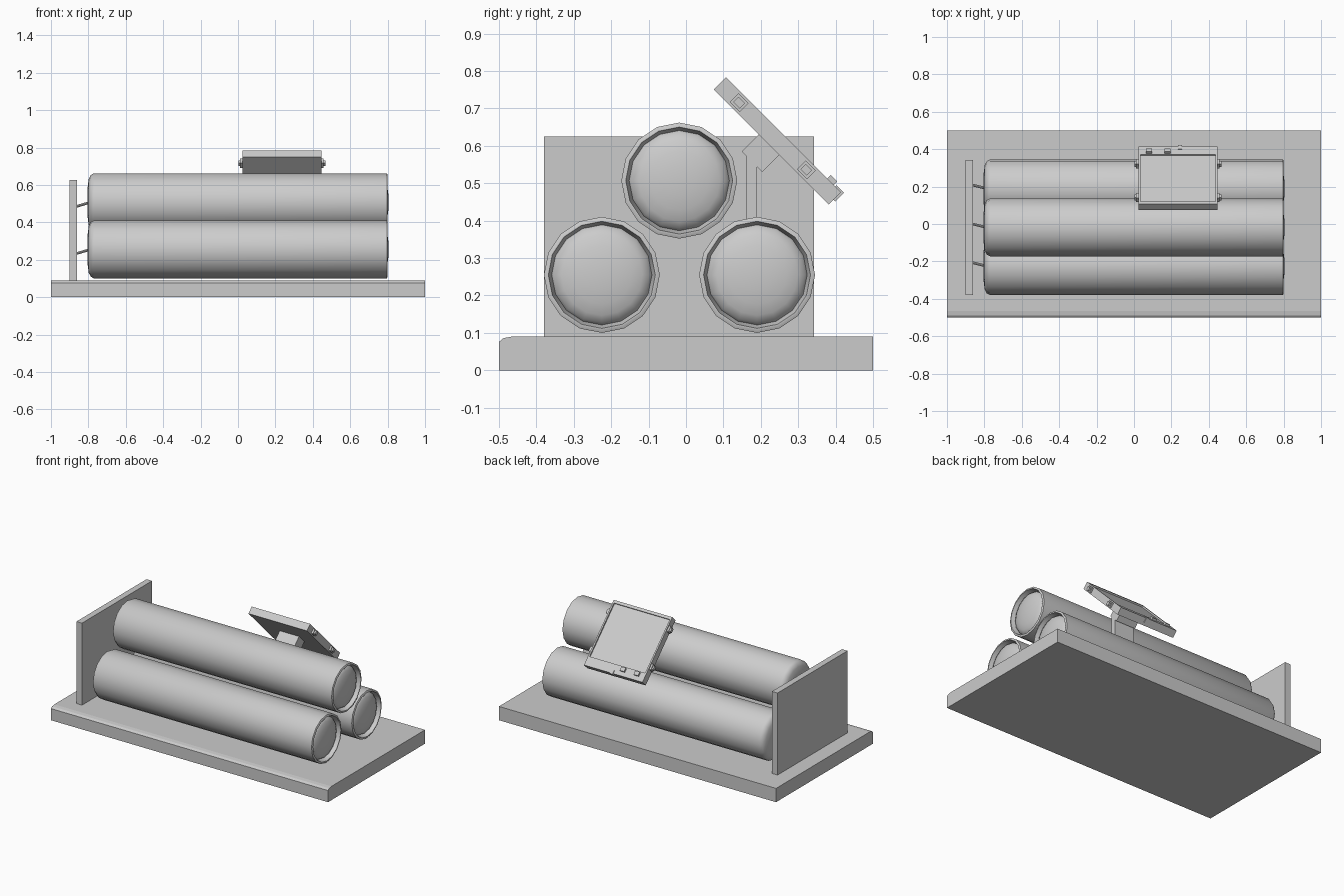
import bpy, bmesh
from math import pi, cos, sin, radians
from mathutils import Matrix, Vector

if "Cube" in bpy.data.objects:
    bpy.data.objects.remove(bpy.data.objects["Cube"])


def finish(name, bm, smooth=False):
    bmesh.ops.recalc_face_normals(bm, faces=bm.faces[:])
    me = bpy.data.meshes.new(name)
    bm.to_mesh(me)
    bm.free()
    ob = bpy.data.objects.new(name, me)
    bpy.context.collection.objects.link(ob)
    if smooth:
        bpy.ops.object.select_all(action='DESELECT')
        ob.select_set(True)
        bpy.context.view_layer.objects.active = ob
        bpy.ops.object.shade_smooth_by_angle(angle=radians(35))
    return ob


def box(name, lo, hi, matrix=Matrix()):
    bm = bmesh.new()
    bmesh.ops.create_cube(bm, size=1)
    for v in bm.verts:
        v.co = matrix @ Vector([lo[i] + (v.co[i] + 0.5) * (hi[i] - lo[i]) for i in range(3)])
    return finish(name, bm)


def prism(name, yz, x0, x1):
    # Side profile extruded along x
    bm = bmesh.new()
    f = bm.faces.new([bm.verts.new((x0, y, z)) for y, z in yz])
    ext = bmesh.ops.extrude_face_region(bm, geom=[f])
    bmesh.ops.translate(bm, vec=(x1 - x0, 0, 0),
                        verts=[g for g in ext['geom'] if isinstance(g, bmesh.types.BMVert)])
    return finish(name, bm)


def lathe(name, profile, cy, cz, sides=16):
    # (x, radius) profile revolved about a line parallel to x
    bm = bmesh.new()
    rings = []
    for x, r in profile:
        if r == 0:
            rings.append([bm.verts.new((x, cy, cz))] * sides)
        else:
            rings.append([bm.verts.new((x, cy + r * sin(2 * pi * i / sides),
                                        cz + r * cos(2 * pi * i / sides))) for i in range(sides)])
    for a, b in zip(rings, rings[1:]):
        for i in range(sides):
            j = (i + 1) % sides
            bm.faces.new(list(dict.fromkeys((a[i], a[j], b[j], b[i]))))
    return finish(name, bm, True)


def rod(name, a, b, r):
    a, b = Vector(a), Vector(b)
    bm = bmesh.new()
    m = Matrix.Translation((a + b) / 2) @ (b - a).to_track_quat('Z', 'Y').to_matrix().to_4x4()
    bmesh.ops.create_cone(bm, cap_ends=True, segments=8, radius1=r, radius2=r,
                          depth=(b - a).length, matrix=m)
    return finish(name, bm, True)


# Base with rounded front edge, and upright end plate
prism("base", [(-0.5, 0), (0.5, 0), (0.5, 0.09), (-0.465, 0.09), (-0.488, 0.086), (-0.5, 0.076)], -1, 1)
box("end_plate", (-0.9, -0.38, 0.085), (-0.86, 0.342, 0.625))

# Three tanks with domed ends and recessed rims, each with a feed pipe
profile = [(-0.806, 0), (-0.804, 0.08), (-0.798, 0.125), (-0.787, 0.146), (-0.77, 0.155),
           (0.796, 0.155), (0.8, 0.147), (0.8, 0.143), (0.768, 0.134)]
profile += [(0.768 + 0.038 * sin(t * pi / 10), 0.134 * cos(t * pi / 10)) for t in range(1, 5)]
profile.append((0.806, 0))
for n, (y, z) in enumerate([(-0.225, 0.255), (0.19, 0.255), (-0.018, 0.507)]):
    lathe(f"tank_{n + 1}", profile, y, z)
    rod(f"feed_pipe_{n + 1}", (-0.79, y, z), (-0.87, y + 0.02, z - 0.024), 0.007)

# Post standing on the rear tank, with its top cut to suit the tilted mount
prism("screen_post", [(0.162, 0.39), (0.19, 0.39), (0.19, 0.55), (0.162, 0.578)], 0.165, 0.305)

# Screen, in its own tilted frame: y runs down the slope, z is the face normal
T = Matrix.Translation((0.235, 0.2445, 0.613)) @ Matrix.Rotation(radians(-45), 4, 'X')
W, L, H = 0.211, 0.2175, 0.0235
box("screen_mount", (-0.07, -0.048, -0.087), (0.07, 0.03, -0.02), T)
box("screen_panel", (-W, -L, -H), (W, L, 0.014), T)
box("screen_top_bar", (-W, -L, 0.014), (W, -L + 0.018, H), T)
box("screen_bottom_bar", (-W, L - 0.06, 0.014), (W, L, H), T)
for s, side in ((-1, "left"), (1, "right")):
    xs = sorted((s * W, s * (W - 0.01)))
    box(f"screen_{side}_bar", (xs[0], -L + 0.018, 0.014), (xs[1], L - 0.06, H), T)
    # Stepped clamps on the screen's side edges
    for u, end in ((-0.145, "upper"), (0.109, "lower")):
        for w, out, part in ((0.019, 0.012, "clamp"), (0.012, 0.022, "clamp_knob")):
            xs = sorted((s * (W - 0.002), s * (W + out)))
            box(f"{end}_{side}_{part}", (xs[0], u - w, -w * 0.85), (xs[1], u + w, w * 0.85), T)

# Buttons on the bottom bar and a small tab on its end
for n, x in enumerate((-0.155, -0.055)):
    box(f"button_{n + 1}", (x - 0.016, 0.165, 0.02), (x + 0.016, 0.19, 0.036), T)
box("end_tab", (0.0, 0.195, -0.005), (0.022, L + 0.006, 0.028), T)
